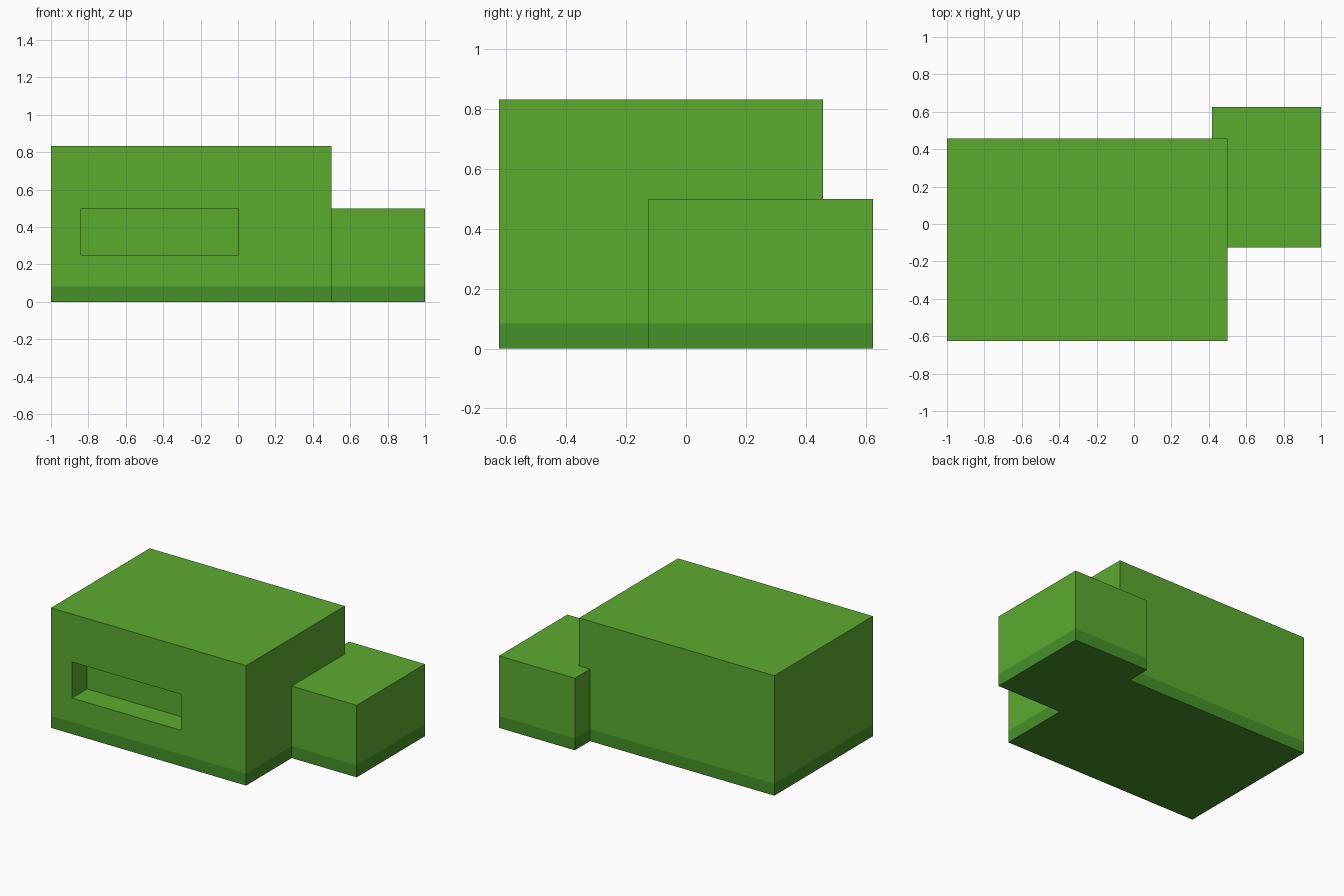
import bpy, bmesh

if "Cube" in bpy.data.objects:
    bpy.data.objects.remove(bpy.data.objects["Cube"])


def material(name, rgb):
    mat = bpy.data.materials.new(name)
    mat.diffuse_color = (*rgb, 1)
    mat.use_nodes = True
    mat.node_tree.nodes["Principled BSDF"].inputs["Base Color"].default_value = mat.diffuse_color
    return mat


def prism(name, outline, z0, z1, mat=None):
    """Extrude a counter-clockwise plan outline from z0 to z1."""
    bm = bmesh.new()
    base = bm.faces.new([bm.verts.new((x, y, z0)) for x, y in outline])
    top = bmesh.ops.extrude_face_region(bm, geom=[base], use_keep_orig=True)["geom"]
    for v in top:
        if isinstance(v, bmesh.types.BMVert):
            v.co.z = z1
    bmesh.ops.recalc_face_normals(bm, faces=bm.faces)
    mesh = bpy.data.meshes.new(name)
    bm.to_mesh(mesh)
    bm.free()
    obj = bpy.data.objects.new(name, mesh)
    bpy.context.collection.objects.link(obj)
    if mat:
        mesh.materials.append(mat)
    return obj


def rect(x0, x1, y0, y1):
    return [(x0, y0), (x1, y0), (x1, y1), (x0, y1)]


green = material("green", (0.105, 0.407, 0.028))
dark_green = material("dark_green", (0.060, 0.283, 0.021))

FRONT, BACK = -0.625, 0.4583
BAND = 0.0833

# Darker band along the foot of both blocks
prism("base_band", [(-1, FRONT), (0.5, FRONT), (0.5, -0.125), (1, -0.125), (1, 0.625),
                    (0.4167, 0.625), (0.4167, BACK), (-1, BACK)], 0, BAND, dark_green)

# Large block with a rectangular recess in its front
main = prism("main_block", rect(-1, 0.5, FRONT, BACK), BAND, 0.8333, green)
cutter = prism("recess_cutter", rect(-0.8383, 0, FRONT - 0.1, FRONT + 0.1667), 0.25, 0.5, green)
cutter.hide_render = True
cutter.hide_set(True)
cut = main.modifiers.new("front_recess", "BOOLEAN")
cut.operation = "DIFFERENCE"
cut.solver = "EXACT"
cut.object = cutter

# Lower block wrapping round the back right corner
prism("side_block", [(0.5, -0.125), (1, -0.125), (1, 0.625),
                     (0.4167, 0.625), (0.4167, BACK), (0.5, BACK)], BAND, 0.5, green)
